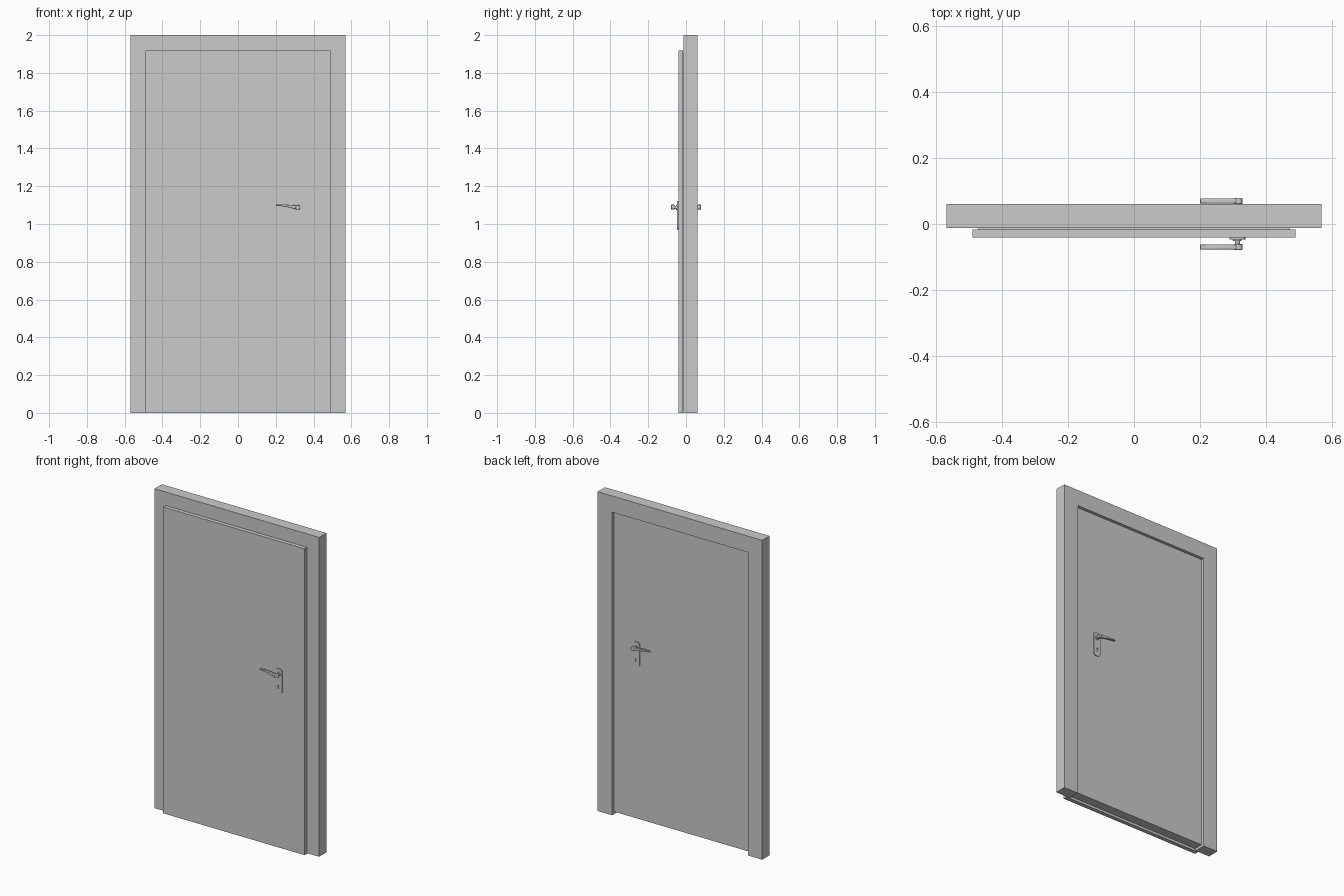
import bpy, bmesh, math
from mathutils import Vector

if "Cube" in bpy.data.objects:
    bpy.data.objects.remove(bpy.data.objects["Cube"])

HX, HZ = 0.314, 1.088      # lever pivot on the door
FACE = 0.041               # door faces sit at y = -FACE and +FACE


def finish(name, bm):
    bmesh.ops.recalc_face_normals(bm, faces=bm.faces)
    me = bpy.data.meshes.new(name)
    bm.to_mesh(me)
    bm.free()
    ob = bpy.data.objects.new(name, me)
    bpy.context.collection.objects.link(ob)
    return ob


def prism(name, pts, y0, y1):
    """Extrude an x-z outline from y0 to y1."""
    bm = bmesh.new()
    f = bm.faces.new([bm.verts.new((x, y0, z)) for x, z in pts])
    r = bmesh.ops.extrude_face_region(bm, geom=[f])
    vs = [g for g in r['geom'] if isinstance(g, bmesh.types.BMVert)]
    bmesh.ops.translate(bm, verts=vs, vec=(0, y1 - y0, 0))
    return finish(name, bm)


def circle(cx, cz, r, n=24):
    return [(cx + r * math.cos(2 * math.pi * i / n),
             cz + r * math.sin(2 * math.pi * i / n)) for i in range(n)]


def bevel(ob, width, seg=2):
    m = ob.modifiers.new("edge", 'BEVEL')
    m.width, m.segments, m.limit_method = width, seg, 'ANGLE'
    m.angle_limit = math.radians(40)


def smooth(ob):
    bpy.ops.object.select_all(action='DESELECT')
    ob.select_set(True)
    bpy.context.view_layer.objects.active = ob
    bpy.ops.object.shade_smooth_by_angle(angle=math.radians(35))


# Door frame: upside-down U
prism("door_frame", [(-0.57, 0), (-0.57, 2), (0.57, 2), (0.57, 0), (0.47, 0),
                     (0.47, 1.898), (-0.47, 1.898), (-0.47, 0)], -0.012, 0.06)

# Door leaf: overlapping front flange, narrower body set into the frame
leaf = prism("door_leaf", [(-0.49, 0), (-0.49, 1.918), (0.49, 1.918), (0.49, 0)],
             -FACE, -0.016)
bm = bmesh.new()
bm.from_mesh(leaf.data)
back = max(bm.faces, key=lambda f: f.calc_center_median().y)
bmesh.ops.inset_region(bm, faces=[back], thickness=0.022)
r = bmesh.ops.extrude_face_region(bm, geom=[back])
bmesh.ops.translate(bm, vec=(0, FACE + 0.016, 0),
                    verts=[g for g in r['geom'] if isinstance(g, bmesh.types.BMVert)])
if back.is_valid:
    bmesh.ops.delete(bm, geom=[back], context='FACES_ONLY')
bmesh.ops.recalc_face_normals(bm, faces=bm.faces)
bm.to_mesh(leaf.data)
bm.free()

parts = []

# Backplate: rounded rectangle with arched ends
pw, z0, z1, rc = 0.024, 0.97, 1.122, 0.017
outline = []
for cx, cz, a in ((pw - rc, z1 - rc, 0), (rc - pw, z1 - rc, 90),
                  (rc - pw, z0 + rc, 180), (pw - rc, z0 + rc, 270)):
    for i in range(7):
        t = math.radians(a + 15 * i)
        outline.append((HX + cx + rc * math.cos(t), cz + rc * math.sin(t)))
plate = prism("handle_plate", outline, -FACE - 0.006, -FACE)

# Keyhole cut: round top with a slot below
key = [(HX + 0.006 * math.cos(math.radians(t)), 1.014 + 0.006 * math.sin(math.radians(t)))
       for t in range(-60, 241, 20)]
key += [(HX - 0.003, 0.998), (HX + 0.003, 0.998)]
cutter = prism("keyhole_cutter", key, -FACE - 0.02, -FACE - 0.0008)
cutter.hide_render = True
cutter.hide_viewport = True
cut = plate.modifiers.new("keyhole", 'BOOLEAN')
cut.operation, cut.object, cut.solver = 'DIFFERENCE', cutter, 'EXACT'
parts.append(plate)

# Collar, neck and hub around the spindle
parts.append(prism("handle_collar", circle(HX, HZ, 0.013), -0.052, -FACE - 0.005))
parts.append(prism("handle_neck", circle(HX, HZ, 0.008), -0.066, -0.050))
hub = prism("handle_hub", circle(HX + 0.003, HZ, 0.0125), -0.079, -0.060)
bevel(hub, 0.003)
parts.append(hub)

# Lever: tapered curved grip
top = [(0.200, 1.103), (0.222, 1.104), (0.245, 1.104), (0.270, 1.102), (0.295, 1.100), (0.316, 1.098)]
low = [(0.316, 1.078), (0.300, 1.080), (0.275, 1.086), (0.250, 1.091), (0.225, 1.095), (0.200, 1.097)]
lever = prism("handle_lever", top + low, -0.077, -0.063)
bevel(lever, 0.0025)
parts.append(lever)

# Same handle set on the back of the door
for ob in parts:
    m = ob.modifiers.new("back_side", 'MIRROR')
    m.use_axis = (False, True, False)
    smooth(ob)
